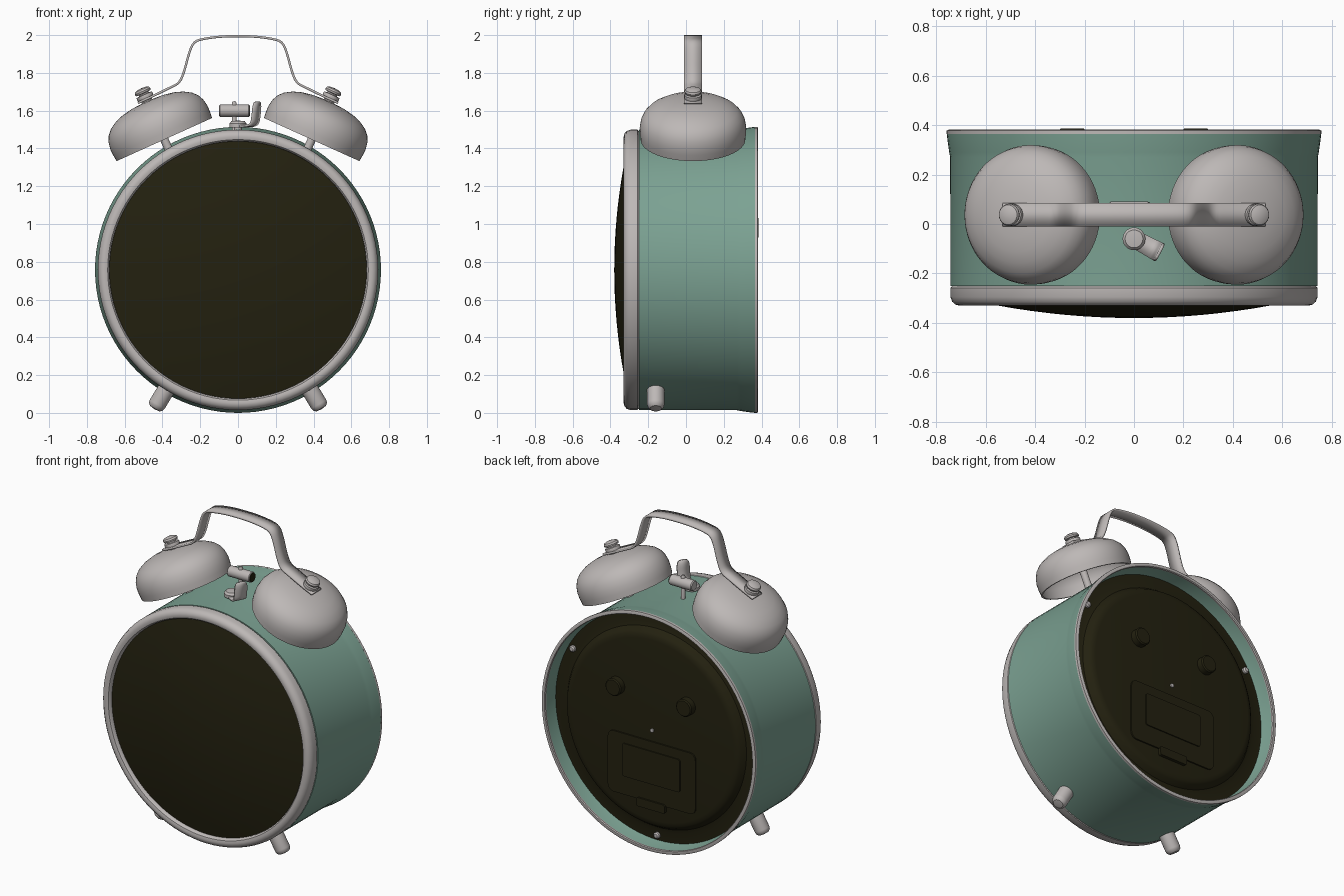
import bpy, bmesh, math
from mathutils import Vector, Matrix

if "Cube" in bpy.data.objects:
    bpy.data.objects.remove(bpy.data.objects["Cube"])

CZ = 0.757          # height of the case centre
BELL_Y = 0.037      # depth of the bells and handle


def material(name, rgb):
    m = bpy.data.materials.new(name)
    m.diffuse_color = (*rgb, 1)
    m.use_nodes = True
    m.node_tree.nodes["Principled BSDF"].inputs["Base Color"].default_value = m.diffuse_color
    return m


GREEN = material("sage green", (0.20, 0.36, 0.29))
METAL = material("warm grey metal", (0.51, 0.48, 0.47))
DARK = material("dark olive", (0.017, 0.015, 0.005))


def finish(name, bm, mat, matrix=Matrix(), smooth=35):
    me = bpy.data.meshes.new(name)
    bm.to_mesh(me)
    bm.free()
    me.materials.append(mat)
    ob = bpy.data.objects.new(name, me)
    bpy.context.collection.objects.link(ob)
    ob.matrix_world = matrix
    bpy.ops.object.select_all(action='DESELECT')
    ob.select_set(True)
    bpy.context.view_layer.objects.active = ob
    bpy.ops.object.shade_smooth_by_angle(angle=math.radians(smooth))
    return ob


def lathe(name, profile, mat, origin, axis, seg=32):
    """Spin (radius, height) points about an axis through origin."""
    bm = bmesh.new()
    rings = []
    for r, h in profile:
        if r == 0:
            rings.append([bm.verts.new((0, 0, h))] * seg)
        else:
            rings.append([bm.verts.new((r * math.cos(2 * math.pi * i / seg),
                                        r * math.sin(2 * math.pi * i / seg), h))
                          for i in range(seg)])
    for a, b in zip(rings, rings[1:]):
        for i in range(seg):
            j = (i + 1) % seg
            quad = list(dict.fromkeys((a[i], a[j], b[j], b[i])))
            if len(quad) > 2:
                bm.faces.new(quad)
    rot = Vector(axis).to_track_quat('Z', 'Y').to_matrix().to_4x4()
    return finish(name, bm, mat, Matrix.Translation(origin) @ rot)


def box(name, size, loc, mat, bevel):
    """Box with its four corners rounded as seen from the back."""
    bm = bmesh.new()
    bmesh.ops.create_cube(bm, size=1)
    bmesh.ops.scale(bm, vec=size, verts=bm.verts)
    edges = [e for e in bm.edges
             if abs(e.verts[0].co.y - e.verts[1].co.y) > 1e-4]
    bmesh.ops.bevel(bm, geom=edges, offset=bevel, segments=4,
                    profile=0.5, affect='EDGES')
    return finish(name, bm, mat, Matrix.Translation(loc))


def rounded(points, rounds=2):
    """Corner cutting turns a coarse path into a smooth one."""
    for _ in range(rounds):
        out = [points[0]]
        for p, q in zip(points, points[1:]):
            p, q = Vector(p), Vector(q)
            out += [p.lerp(q, 0.25), p.lerp(q, 0.75)]
        points = out + [points[-1]]
    return points


def ribbon(name, path, thick, mat, matrix):
    """Flat strip following (x, z, half width) points."""
    bm = bmesh.new()
    rows = [[bm.verts.new((x, s * w, z)) for s in (-1, 1)] for x, z, w in path]
    for a, b in zip(rows, rows[1:]):
        bm.faces.new((a[0], b[0], b[1], a[1]))
    ob = finish(name, bm, mat, matrix)
    mod = ob.modifiers.new("thickness", 'SOLIDIFY')
    mod.thickness = thick
    mod.offset = 0
    return ob


centre = (0, 0, CZ)
FRONT, BACK = (0, -1, 0), (0, 1, 0)

# Case: open tube with a flared back edge
lathe("case", [(0.70, -0.25), (0.742, -0.25), (0.743, 0.27), (0.747, 0.29),
               (0.754, 0.34), (0.757, 0.366), (0.737, 0.366), (0.728, 0.30),
               (0.722, 0.28)], GREEN, centre, BACK, 96)
lathe("back_rim", [(0.735, 0.364), (0.757, 0.364), (0.757, 0.378), (0.75, 0.381),
                   (0.737, 0.381), (0.733, 0.375), (0.735, 0.364)],
      METAL, centre, BACK, 96)

# Front bezel and domed face
lathe("front_bezel", [(0.69, 0.25), (0.735, 0.25), (0.742, 0.258), (0.742, 0.295),
                      (0.735, 0.314), (0.722, 0.326), (0.705, 0.33),
                      (0.69, 0.326), (0.682, 0.316), (0.68, 0.295)],
      METAL, centre, FRONT, 96)
lathe("domed_face", [(0.685 * k / 10, 0.38 - 0.078 * (k / 10) ** 2)
                     for k in range(10, -1, -1)], DARK, centre, FRONT, 96)

# Recessed back plate with raised middle
lathe("back_plate", [(0.724, 0.285), (0.66, 0.288), (0.635, 0.295), (0.615, 0.325),
                     (0.60, 0.336), (0.575, 0.34), (0, 0.34)],
      DARK, centre, BACK, 96)
for x in (-0.25, 0.25):
    lathe("setting_knob", [(0.055, 0.33), (0.055, 0.378), (0.048, 0.385), (0, 0.385)],
          DARK, (x, 0, 0.98), BACK)
for deg in (30, 150, 270):
    a = math.radians(deg)
    lathe("plate_screw", [(0.02, 0.28), (0.02, 0.30), (0.012, 0.308), (0, 0.31)],
          METAL, (0.69 * math.cos(a), 0, CZ + 0.69 * math.sin(a)), BACK, 16)
lathe("centre_pin", [(0.012, 0.335), (0.012, 0.348), (0, 0.352)],
      METAL, centre, BACK, 16)

# Battery door
box("battery_door", (0.62, 0.02, 0.39), (0, 0.339, CZ - 0.265), DARK, 0.04)
box("battery_door_panel", (0.41, 0.02, 0.21), (0, 0.346, CZ - 0.235), DARK, 0.015)
box("battery_latch", (0.20, 0.03, 0.055), (0, 0.345, CZ - 0.475), DARK, 0.012)

# Bells, posts, nuts and feet, left and right
tilt = math.radians(24.3)
for s in (-1, 1):
    axis = (s * math.sin(tilt), 0, math.cos(tilt))
    base = (s * 0.39, BELL_Y, 1.447)
    lathe("bell", [(0.0, 0.212), (0.12, 0.2), (0.19, 0.178), (0.24, 0.14),
                   (0.264, 0.10), (0.271, 0.06), (0.267, 0.0), (0.277, 0.0),
                   (0.281, 0.035), (0.282, 0.07), (0.275, 0.108), (0.26, 0.14),
                   (0.235, 0.167), (0.195, 0.191), (0.15, 0.207), (0.09, 0.218),
                   (0, 0.224)], METAL, base, axis, 64)
    lathe("bell_post", [(0.022, -0.14), (0.022, 0.23)], METAL, base, axis, 20)
    lathe("bell_nut", [(0.03, 0.215), (0.03, 0.238), (0.044, 0.24), (0.046, 0.25),
                       (0.044, 0.26), (0.028, 0.262), (0.028, 0.268), (0.042, 0.27),
                       (0.045, 0.28), (0.04, 0.29), (0.025, 0.296), (0, 0.298)],
          METAL, base, axis, 24)
    leg = math.radians(31)
    lathe("foot", [(0.046, 0.68), (0.046, 0.83), (0.042, 0.845), (0.03, 0.856),
                   (0, 0.86)], METAL, (0, -0.16, CZ),
          (s * math.sin(leg), 0, -math.cos(leg)), 28)

# Carrying handle
half = [(0.53, 1.641), (0.46, 1.672), (0.36, 1.722), (0.312, 1.745),
        (0.288, 1.795), (0.258, 1.91), (0.235, 1.963), (0.19, 1.98), (0.09, 1.993)]
strip = [(-x, z, 0.047) for x, z in half] + [(0, 1.995, 0.047)] + \
        [(x, z, 0.047) for x, z in reversed(half)]
ribbon("handle", rounded(strip), 0.012, METAL, Matrix.Translation((0, BELL_Y, 0)))

# Hammer between the bells
lathe("hammer_rod", [(0.013, 1.45), (0.013, 1.64), (0.009, 1.648), (0, 1.65)],
      METAL, (-0.02, 0.058, 0), (0, 0, 1), 16)
lathe("hammer_head", [(0, -0.1), (0.028, -0.1), (0.033, -0.094), (0.033, 0.056),
                      (0.03, 0.06), (0, 0.06)], METAL, (0, 0.058, 1.60), (1, 0, 0), 24)
lathe("hammer_tip", [(0.028, 0.058), (0.028, 0.064), (0, 0.064)],
      DARK, (0, 0.058, 1.60), (1, 0, 0), 24)

# Alarm switch: round pivot with an upturned thumb lever
lathe("switch_pivot", [(0.02, 1.47), (0.02, 1.51), (0.046, 1.512), (0.046, 1.532),
                       (0.036, 1.544), (0, 1.548)],
      METAL, (0, -0.06, 0), (0, 0, 1), 28)
lever = [(0, 1.518, 0.036), (0.07, 1.518, 0.038), (0.10, 1.53, 0.04),
         (0.108, 1.57, 0.04), (0.113, 1.62, 0.04), (0.116, 1.645, 0.03),
         (0.116, 1.648, 0.012)]
ribbon("switch_lever", rounded(lever), 0.012, METAL,
       Matrix.Translation((0, -0.06, 0)) @ Matrix.Rotation(math.radians(-28), 4, 'Z'))
